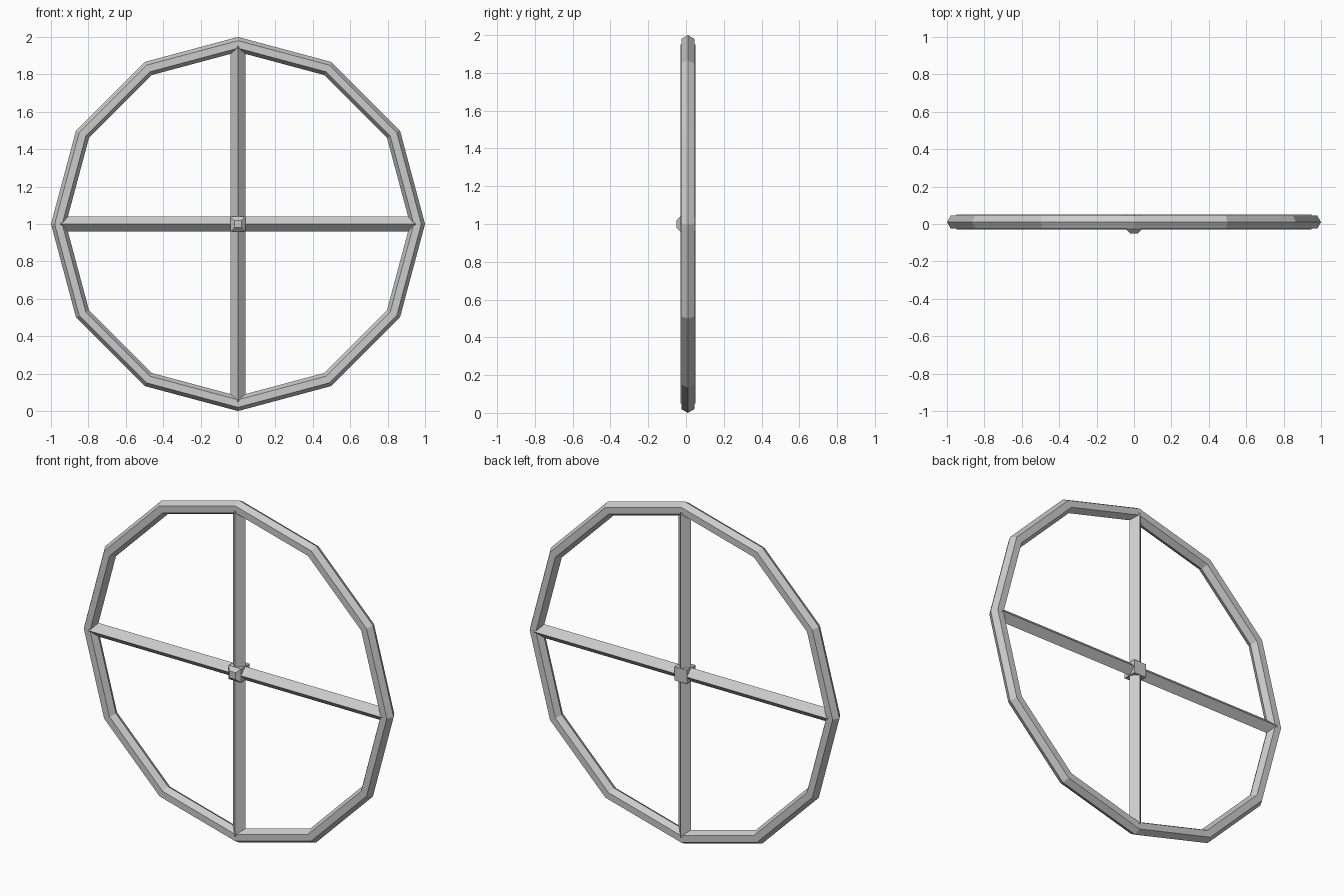
import bpy, bmesh
from math import pi, sin, cos
from mathutils import Matrix

if "Cube" in bpy.data.objects:
    bpy.data.objects.remove(bpy.data.objects["Cube"])

CY, CZ = 0.01, 1.0     # plane and height of the wheel axis
R = 0.04               # tube radius


def finish(name, bm):
    bmesh.ops.recalc_face_normals(bm, faces=bm.faces)
    me = bpy.data.meshes.new(name)
    bm.to_mesh(me)
    bm.free()
    ob = bpy.data.objects.new(name, me)
    bpy.context.collection.objects.link(ob)
    return ob


# rim: 12-sided ring with hexagonal section
bm = bmesh.new()
rings = []
for i in range(12):
    a = 2 * pi * i / 12
    ring = []
    for j in range(6):
        b = 2 * pi * j / 6
        r = 0.96 + R * cos(b)
        ring.append(bm.verts.new((r * cos(a), CY + R * sin(b), CZ + r * sin(a))))
    rings.append(ring)
for i in range(12):
    p, q = rings[i], rings[(i + 1) % 12]
    for j in range(6):
        k = (j + 1) % 6
        bm.faces.new((p[j], p[k], q[k], q[j]))
finish("rim", bm)


# spokes: square bars with a ridge facing the front
def spoke(name, turn):
    bm = bmesh.new()
    bmesh.ops.create_cone(bm, cap_ends=True, segments=4, radius1=R, radius2=R, depth=1.9,
                          matrix=Matrix.Translation((0, CY, CZ)) @ Matrix.Rotation(turn, 4, 'Y'))
    finish(name, bm)


spoke("upright_spoke", 0)
spoke("cross_spoke", pi / 2)

# hub: small block with a tapered front
bm = bmesh.new()
prev = None
for y, h in ((0.05, 0.04), (-0.03, 0.04), (-0.05, 0.02)):
    ring = [bm.verts.new((sx * h, y, CZ + sz * h)) for sx, sz in ((-1, -1), (1, -1), (1, 1), (-1, 1))]
    if prev:
        for j in range(4):
            k = (j + 1) % 4
            bm.faces.new((prev[j], prev[k], ring[k], ring[j]))
    else:
        bm.faces.new(ring)
    prev = ring
bm.faces.new(prev)
finish("hub", bm)
